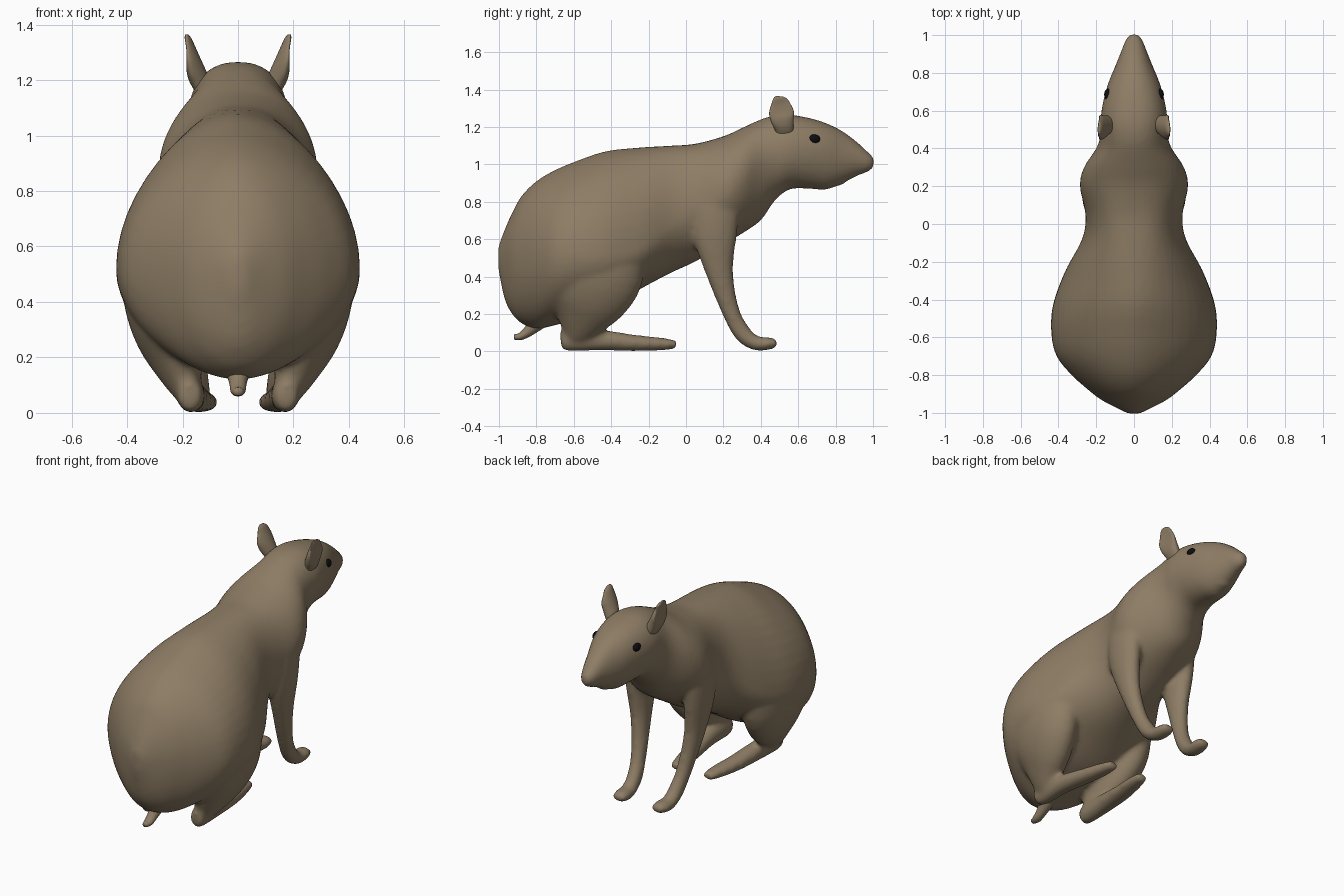
import bpy, bmesh, math
from mathutils import Vector, Matrix

if "Cube" in bpy.data.objects:
    bpy.data.objects.remove(bpy.data.objects["Cube"])


def material(name, rgb):
    m = bpy.data.materials.new(name)
    m.diffuse_color = (*rgb, 1)
    m.use_nodes = True
    m.node_tree.nodes["Principled BSDF"].inputs["Base Color"].default_value = m.diffuse_color
    return m


FUR = material("fur", (0.27, 0.205, 0.13))
DARK = material("eye_black", (0.004, 0.004, 0.006))
SEG = 48


def spline(rows, n=4):
    """Catmull-Rom interpolation of parameter rows"""
    out = []
    for i in range(len(rows) - 1):
        p0, p1 = rows[max(i - 1, 0)], rows[i]
        p2, p3 = rows[i + 1], rows[min(i + 2, len(rows) - 1)]
        for k in range(n):
            t = k / n
            out.append([0.5 * (2 * b + (c - a) * t + (2 * a - 5 * b + 4 * c - d) * t * t
                               + (3 * b - a - 3 * c + d) * t ** 3)
                        for a, b, c, d in zip(p0, p1, p2, p3)])
    return out + [list(rows[-1])]


def skin(bm, rings):
    """Bridge rings of points and cap both ends"""
    loops = [[bm.verts.new(p) for p in r] for r in rings]
    for a, b in zip(loops, loops[1:]):
        for i in range(SEG):
            j = (i + 1) % SEG
            bm.faces.new((a[i], a[j], b[j], b[i]))
    bm.faces.new(loops[0])
    bm.faces.new(loops[-1])


def limb(bm, rows, side=1, cup=0):
    """Tube along (x, y, z, radius across x, radius in the yz plane)"""
    rows = spline(rows)
    rings = []
    for i, (x, y, z, rx, rd) in enumerate(rows):
        t = Vector(rows[min(i + 1, len(rows) - 1)][:3]) - Vector(rows[max(i - 1, 0)][:3])
        d = t.cross(Vector((1, 0, 0))).normalized()
        ring = []
        for k in range(SEG):
            a = math.tau * k / SEG
            off = rd * math.sin(a)
            p = Vector((x + rx * math.cos(a) + cup * off * off, y, z)) + d * off
            ring.append((p.x * side, p.y, p.z))
        rings.append(ring)
    skin(bm, rings)


def ball(bm, centre, radii):
    bmesh.ops.create_uvsphere(bm, u_segments=20, v_segments=12, radius=1,
                              matrix=Matrix.Translation(centre) @ Matrix.Diagonal((*radii, 1)))


def finish(name, bm, mat):
    bmesh.ops.recalc_face_normals(bm, faces=bm.faces)
    me = bpy.data.meshes.new(name)
    bm.to_mesh(me)
    bm.free()
    me.materials.append(mat)
    me.shade_smooth()
    ob = bpy.data.objects.new(name, me)
    bpy.context.collection.objects.link(ob)
    return ob


# Trunk and head: y, top, bottom, half width, height of widest point, upper squareness power
TRUNK = [
    (-1.004, .56, .44, .03, .50, 1), (-.97, .65, .28, .10, .50, 1),
    (-.93, .74, .20, .175, .50, 1.05), (-.88, .83, .15, .24, .50, 1.1),
    (-.80, .91, .12, .33, .50, 1.15), (-.70, .97, .14, .41, .51, 1.2),
    (-.58, 1.02, .17, .438, .52, 1.2), (-.43, 1.07, .22, .43, .51, 1.15),
    (-.25, 1.09, .33, .365, .54, 1), (-.08, 1.10, .42, .275, .68, .85),
    (.05, 1.11, .48, .257, .78, .8), (.20, 1.15, .57, .287, .86, .95),
    (.30, 1.195, .63, .265, .92, 1), (.40, 1.24, .70, .20, 1.0, .95),
    (.47, 1.26, .80, .178, 1.06, .88), (.55, 1.265, .865, .178, 1.08, .85),
    (.65, 1.25, .87, .163, 1.08, .85), (.75, 1.22, .865, .135, 1.07, .88),
    (.84, 1.175, .90, .098, 1.04, .9), (.92, 1.115, .94, .066, 1.03, .9),
    (.975, 1.065, .96, .045, 1.015, 1), (1.006, 1.04, .985, .02, 1.01, 1)]
FRONT_LEG = [
    (.17, .15, .95, .07, .10), (.195, .155, .80, .078, .13), (.20, .155, .62, .068, .118),
    (.185, .18, .42, .053, .073), (.16, .237, .22, .044, .048), (.145, .30, .10, .043, .047),
    (.14, .37, .045, .045, .040), (.135, .44, .042, .05, .034), (.135, .487, .045, .034, .022)]
THIGH = [
    (.23, -.53, .66, .17, .28), (.27, -.50, .44, .147, .28), (.25, -.53, .27, .123, .22),
    (.212, -.57, .14, .08, .12), (.18, -.60, .06, .05, .06)]
HIND_FOOT = [
    (.175, -.67, .06, .038, .045), (.17, -.62, .062, .048, .062), (.165, -.45, .06, .054, .055),
    (.145, -.28, .045, .055, .044), (.12, -.13, .039, .048, .034), (.11, -.052, .037, .035, .022)]

bm = bmesh.new()
rings = []
for y, top, low, w, mid, power in spline(TRUNK, 4):
    ring = []
    for k in range(SEG):
        a = math.tau * k / SEG
        s, c = math.sin(a), math.cos(a)
        p = power if s > 0 else 1
        ring.append((w * math.copysign(abs(c) ** p, c), y,
                     mid + s * ((top - mid) if s > 0 else (mid - low))))
    rings.append(ring)
skin(bm, rings)
for side in (1, -1):
    for rows in (FRONT_LEG, THIGH, HIND_FOOT):
        limb(bm, rows, side)
ball(bm, (0, .80, .915), (.055, .055, .032))     # lower lip
body = finish("body_with_legs", bm, FUR)

# Fuse trunk and legs into one softly blended skin
rm = body.modifiers.new("fuse", 'REMESH')
rm.mode = 'VOXEL'
rm.voxel_size = 0.014
rm.use_smooth_shade = True
sm = body.modifiers.new("soften", 'SMOOTH')
sm.factor = 0.5
sm.iterations = 8

# Ears: blades cupped outward on a thick base
EAR = [
    (.105, .53, 1.13, .03, .04), (.135, .525, 1.19, .038, .05), (.152, .515, 1.24, .034, .062),
    (.16, .51, 1.28, .024, .066), (.17, .505, 1.32, .016, .052),
    (.18, .50, 1.35, .012, .036), (.185, .50, 1.364, .006, .02)]
for side, label in ((1, "right"), (-1, "left")):
    bm = bmesh.new()
    limb(bm, EAR, side, cup=4)
    finish(label + "_ear", bm, FUR)

    # Eyes
    bm = bmesh.new()
    ball(bm, (.137 * side, .685, 1.135), (.021, .032, .025))
    finish(label + "_eye", bm, DARK)

# Stubby tail
bm = bmesh.new()
limb(bm, [(0, -.78, .17, .05, .05), (0, -.84, .11, .032, .03),
          (0, -.885, .08, .027, .02), (0, -.92, .077, .016, .014)])
finish("tail", bm, FUR)
